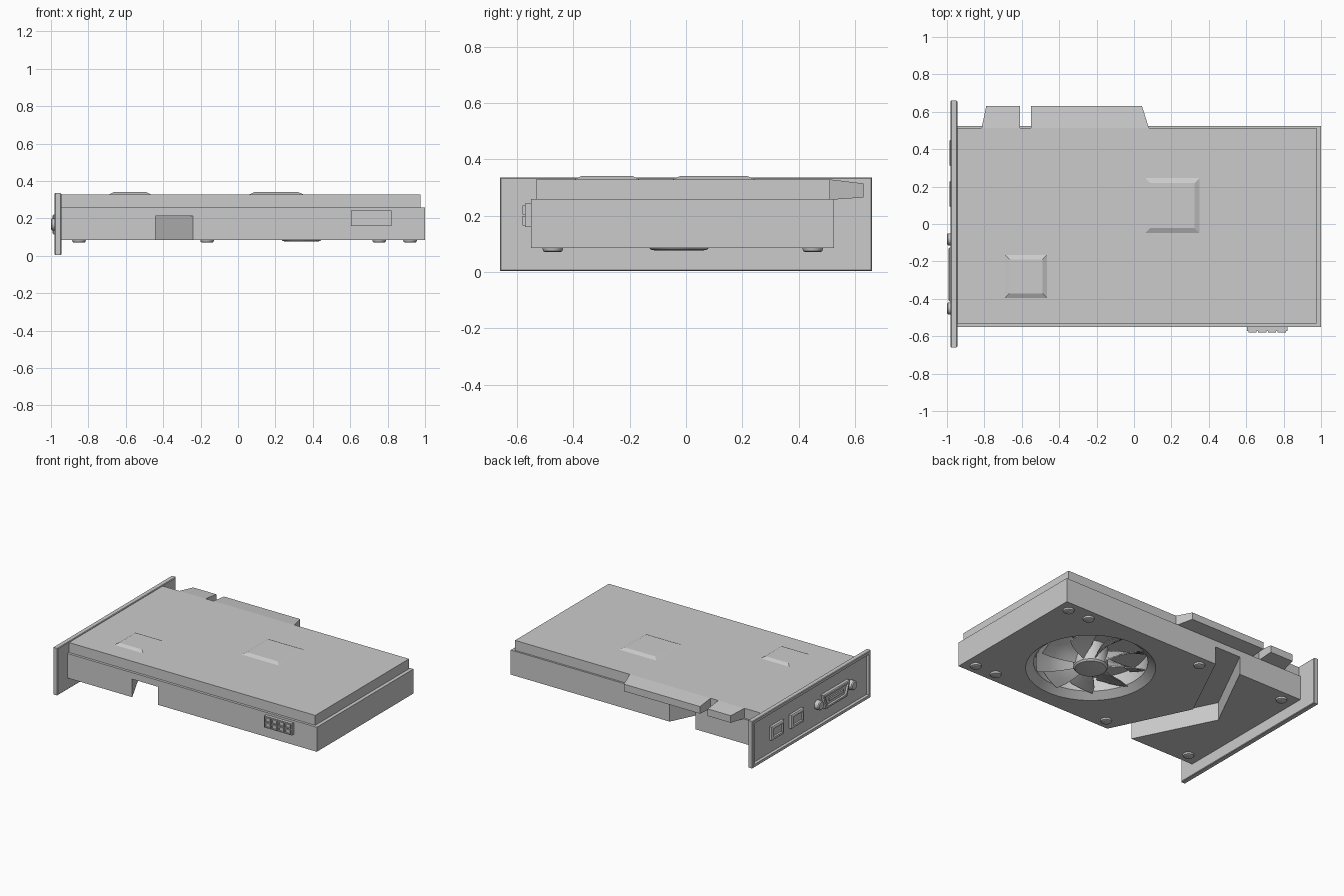
import bpy, bmesh
from math import sin, cos, pi, radians

if "Cube" in bpy.data.objects:
    bpy.data.objects.remove(bpy.data.objects["Cube"])


def loft(name, rings, smooth=False):
    """Skin a list of equal-length point rings and cap both ends."""
    bm = bmesh.new()
    loops = [[bm.verts.new(p) for p in ring] for ring in rings]
    n = len(rings[0])
    for a, b in zip(loops, loops[1:]):
        for i in range(n):
            j = (i + 1) % n
            bm.faces.new((a[i], a[j], b[j], b[i]))
    bm.faces.new(loops[0])
    bm.faces.new(loops[-1])
    bmesh.ops.recalc_face_normals(bm, faces=bm.faces)
    me = bpy.data.meshes.new(name)
    bm.to_mesh(me)
    bm.free()
    ob = bpy.data.objects.new(name, me)
    bpy.context.collection.objects.link(ob)
    if smooth:
        activate(ob)
        bpy.ops.object.shade_smooth_by_angle(angle=radians(35))
    return ob


def activate(ob):
    bpy.ops.object.select_all(action='DESELECT')
    ob.select_set(True)
    bpy.context.view_layer.objects.active = ob


def place(axis, p, a, b):
    return {'x': (p, a, b), 'y': (a, p, b), 'z': (a, b, p)}[axis]


def tiers(name, axis, a0, a1, b0, b1, steps):
    """Rectangular solid along an axis; steps are (position, inset)."""
    return loft(name, [[place(axis, p, a, b) for a, b in
                        ((a0 + s, b0 + s), (a1 - s, b0 + s), (a1 - s, b1 - s), (a0 + s, b1 - s))]
                       for p, s in steps])


def lathe(name, axis, ca, cb, profile, n=32):
    """Round solid along an axis; profile is (position, radius)."""
    return loft(name, [[place(axis, p, ca + r * cos(2 * pi * i / n), cb + r * sin(2 * pi * i / n))
                        for i in range(n)] for p, r in profile], True)


def cut(ob, cutter):
    cutter.hide_render = True
    mod = ob.modifiers.new("cut", 'BOOLEAN')
    mod.operation, mod.solver, mod.object = 'DIFFERENCE', 'EXACT', cutter
    activate(ob)
    bpy.ops.object.modifier_apply(modifier=mod.name)
    bpy.data.objects.remove(cutter)


FX, FY = 0.34, -0.025

# Cooler shroud with fan well and chevron groove
shroud = tiers("cooler_shroud", 'z', -0.95, 1.0, -0.55, 0.525, [(0.085, 0), (0.258, 0)])
cut(shroud, lathe("fan_well_cutter", 'z', FX, FY,
                  [(0.07, 0.422), (0.085, 0.415), (0.125, 0.365), (0.225, 0.365)], 64))
chevron = [(-0.24, -0.56), (-0.24, -0.55), (-0.5, -0.01), (-0.24, 0.525), (-0.24, 0.56),
           (-0.44, 0.56), (-0.44, 0.525), (-0.71, -0.01), (-0.44, -0.55), (-0.44, -0.56)]
cut(shroud, loft("groove_cutter", [[(x, y, z) for x, y in chevron] for z in (0.05, 0.212)]))
activate(shroud)
bpy.ops.object.shade_smooth_by_angle(angle=radians(25))

# Circuit board layer and raised chip plates
tiers("circuit_board", 'z', -0.95, 0.975, -0.532, 0.512, [(0.256, 0), (0.328, 0)])
tiers("small_chip_plate", 'z', -0.69, -0.465, -0.395, -0.165, [(0.325, 0), (0.328, 0), (0.34, 0.024)])
tiers("large_chip_plate", 'z', 0.06, 0.35, -0.048, 0.245, [(0.325, 0), (0.328, 0), (0.34, 0.027)])

# Tapered edge connector in two pieces
for name, l0, r0, l1, r1 in (("short_edge_connector", -0.815, -0.61, -0.79, -0.61),
                             ("long_edge_connector", -0.55, 0.08, -0.55, 0.043)):
    loft(name, [[(l, y, z0), (r, y, z0), (r, y, z1), (l, y, z1)] for l, r, y, z0, z1 in
                ((l0, r0, 0.505, 0.256, 0.328), (l0, r0, 0.512, 0.256, 0.328),
                 (l1, r1, 0.63, 0.264, 0.314))])

# Fan hub and pitched blades
lathe("fan_hub", 'z', FX, FY, [(0.076, 0.085), (0.079, 0.1), (0.09, 0.11), (0.225, 0.11)], 40)
BLADES = 9
for k in range(BLADES):
    rings = []
    for r, half, sweep in ((0.1, 15, 0), (0.19, 17, 1), (0.27, 18, 3), (0.35, 18, 6)):
        low, high = [], []
        for s in (-1, -0.33, 0.33, 1):
            a = 2 * pi * k / BLADES + radians(sweep + s * half)
            x, y, z = FX + r * cos(a), FY + r * sin(a), 0.15 + 0.05 * s
            low.append((x, y, z - 0.004))
            high.append((x, y, z + 0.004))
        rings.append(low + high[::-1])
    loft("fan_blade", rings, True)

# Screw heads under the shroud
for x in (-0.85, -0.165, 0.755, 0.92):
    for y in (-0.473, 0.45):
        lathe("shroud_screw", 'z', x, y, [(0.071, 0.028), (0.074, 0.034), (0.088, 0.038)], 24)

# Mounting bracket with raised rim
tiers("bracket", 'x', -0.66, 0.66, 0.003, 0.335,
      [(-0.945, 0.004), (-0.949, 0), (-0.977, 0), (-0.981, 0.004), (-0.981, 0.022), (-0.965, 0.026)])

# Video ports on the bracket
for y in (0.09, 0.31):
    tiers("small_video_port", 'x', y, y + 0.14, 0.12, 0.215,
          [(-0.96, 0), (-0.983, 0), (-0.987, 0.006), (-0.987, 0.018), (-0.976, 0.02)])


def port_ring(x, s):
    return [(x, y, z) for y, z in ((-0.39 + s, 0.115 + s), (-0.15 - s, 0.115 + s),
                                   (-0.125 - s, 0.22 - s), (-0.415 + s, 0.22 - s))]


loft("wide_video_port", [port_ring(x, s) for x, s in
                         ((-0.96, 0), (-0.986, 0), (-0.991, 0.006), (-0.991, 0.018), (-0.978, 0.02))])
tiers("wide_port_tongue", 'x', -0.35, -0.19, 0.158, 0.178, [(-0.97, 0), (-0.988, 0)])
for y in (-0.082, -0.452):
    lathe("port_screw", 'x', y, 0.168, [(-0.96, 0.032), (-0.994, 0.032), (-1.0, 0.026)], 20)

# Power connector with eight sockets
tiers("power_connector", 'y', 0.605, 0.82, 0.16, 0.242, [(-0.54, 0), (-0.572, 0)])
for i in range(4):
    for j in range(2):
        x, z = 0.612 + i * 0.052, 0.165 + j * 0.038
        tiers("power_socket", 'y', x, x + 0.044, z, z + 0.033,
              [(-0.565, 0), (-0.58, 0), (-0.58, 0.007), (-0.573, 0.007)])
